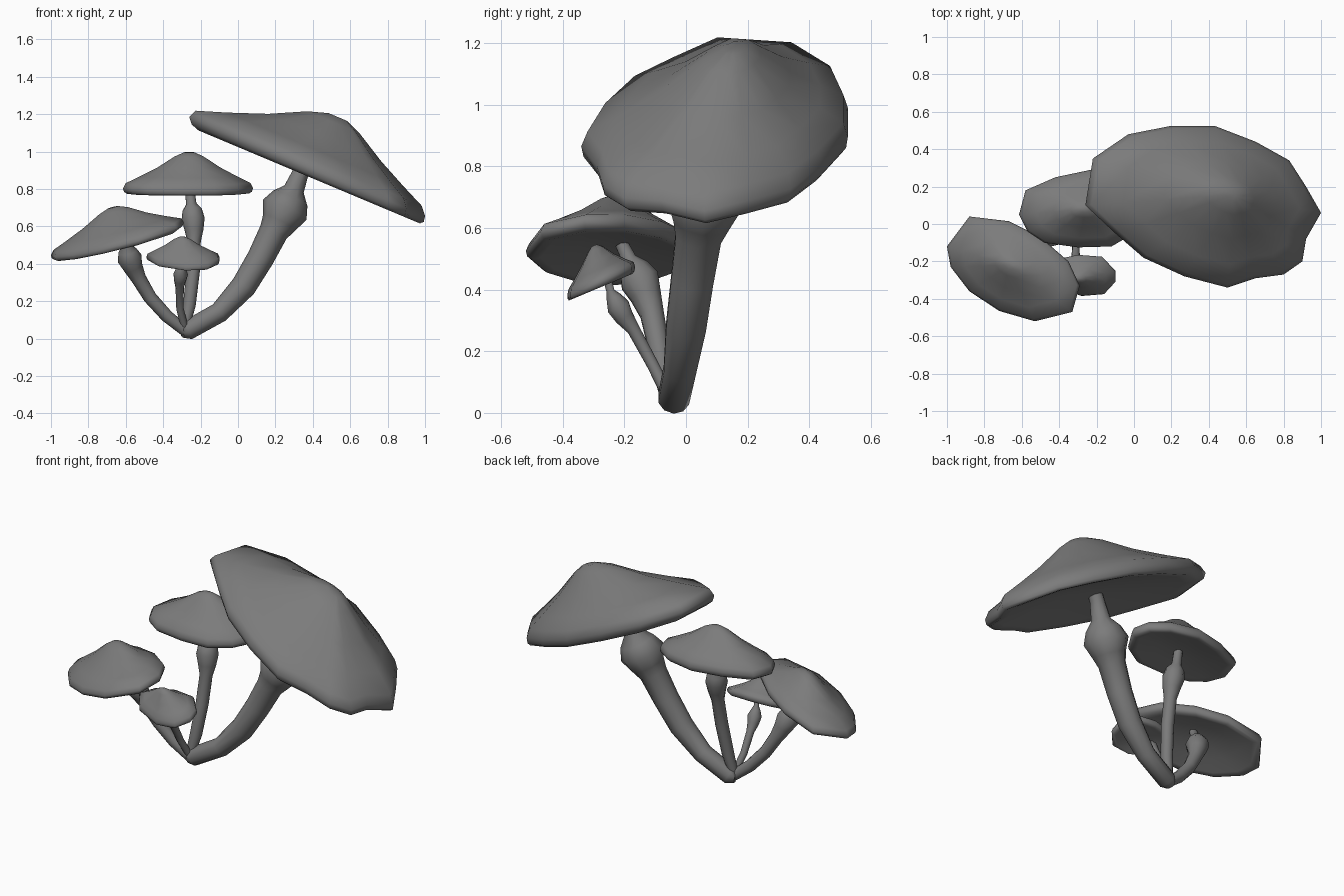
import bpy
import bmesh
import math
from mathutils import Vector

cube = bpy.data.objects.get("Cube")
if cube:
    bpy.data.objects.remove(cube, do_unlink=True)

# One plain grey for everything
grey = bpy.data.materials.new("mushroom_grey")
grey.use_nodes = True
colour = (0.2, 0.2, 0.2, 1)
grey.diffuse_color = colour
grey.node_tree.nodes["Principled BSDF"].inputs["Base Color"].default_value = colour


def loft(name, rings, sharp_angle):
    """Skin a list of equal-length vertex rings and close both ends."""
    bm = bmesh.new()
    loops = [[bm.verts.new(point) for point in ring] for ring in rings]
    count = len(rings[0])
    for lower, upper in zip(loops, loops[1:]):
        for i in range(count):
            j = (i + 1) % count
            bm.faces.new((lower[i], lower[j], upper[j], upper[i]))
    for loop in (loops[0], loops[-1]):
        centre = sum((vert.co for vert in loop), Vector()) / count
        hub = bm.verts.new(centre)
        for i in range(count):
            bm.faces.new((loop[i], loop[(i + 1) % count], hub))
    bmesh.ops.recalc_face_normals(bm, faces=bm.faces)
    mesh = bpy.data.meshes.new(name)
    bm.to_mesh(mesh)
    bm.free()
    mesh.materials.append(grey)
    obj = bpy.data.objects.new(name, mesh)
    bpy.context.collection.objects.link(obj)
    bpy.ops.object.select_all(action="DESELECT")
    obj.select_set(True)
    bpy.context.view_layer.objects.active = obj
    bpy.ops.object.shade_smooth_by_angle(angle=math.radians(sharp_angle))
    return obj


# Cap section from gills over the lip to the crown: (scale of rim, share of height)
CAP_SECTION = [(0.12, 0), (0.5, -0.04), (0.84, -0.13), (0.94, -0.15), (0.985, -0.1),
               (1, 0), (0.96, 0.14), (0.75, 0.32), (0.48, 0.57), (0.22, 0.87), (0.08, 0.98)]


def cap(name, outline, apex, level, slope_x, slope_y):
    """Tilted cap: rim outline seen from above, lying in a sloping plane."""
    mid_x, mid_y = (sum(axis) / len(outline) for axis in zip(*outline))

    def on_plane(x, y):
        return Vector((x, y, level + slope_x * (x - mid_x) + slope_y * (y - mid_y)))

    foot = on_plane(apex[0], apex[1])
    height = apex[2] - foot.z
    rings = []
    for scale, lift in CAP_SECTION:
        rise = Vector((0, 0, lift * height))
        rings.append([foot.lerp(on_plane(x, y), scale) + rise for x, y in outline])
    return loft(name, rings, 80)


def stem(name, path, sides=10):
    """Tube through (x, y, z, radius) stations."""
    points = [Vector(station[:3]) for station in path]
    rings = []
    for i, point in enumerate(points):
        ahead = points[min(i + 1, len(points) - 1)]
        behind = points[max(i - 1, 0)]
        along = (ahead - behind).normalized()
        side = along.cross(Vector((0, 1, 0))).normalized()
        other = along.cross(side)
        ring = []
        for k in range(sides):
            turn = math.tau * k / sides
            ring.append(point + path[i][3] * (side * math.cos(turn) + other * math.sin(turn)))
        rings.append(ring)
    return loft(name, rings, 60)


# Large leaning mushroom
cap("large_cap",
    [(-.26, .1), (-.22, .35), (-.03, .48), (.2, .525), (.43, .525), (.65, .44),
     (.83, .34), (.92, .2), (1, .06), (.92, -.08), (.9, -.2), (.8, -.27),
     (.65, -.29), (.5, -.34), (.27, -.28), (.05, -.18), (-.1, -.05)],
    apex=(.55, .16, 1.185), level=.89, slope_x=-.42, slope_y=0)
stem("large_stem",
     [(-.3, -.05, .04, .035), (-.27, -.04, .045, .053), (-.1, -.02, .14, .055),
      (.03, 0, .28, .068), (.12, .02, .43, .072), (.19, .04, .57, .078),
      (.22, .05, .62, .096), (.25, .06, .69, .128), (.28, .07, .75, .1),
      (.3, .075, .8, .055), (.34, .09, .9, .042), (.37, .1, .95, .042)])

# Middle upright mushroom
cap("middle_cap",
    [(-.615, .05), (-.58, .18), (-.42, .25), (-.23, .29), (-.05, .25), (.05, .18),
     (.08, .08), (0, -.05), (-.12, -.12), (-.3, -.125), (-.48, -.1), (-.57, -.04)],
    apex=(-.26, .08, 1), level=.805, slope_x=0, slope_y=.06)
stem("middle_stem",
     [(-.29, -.05, .04, .025), (-.26, -.03, .18, .034), (-.24, 0, .36, .036),
      (-.235, .03, .52, .036), (-.235, .04, .58, .05), (-.24, .05, .64, .062),
      (-.245, .06, .69, .052), (-.25, .065, .72, .028), (-.26, .07, .82, .024)])

# Side mushroom leaning outwards
cap("side_cap",
    [(-1, -.12), (-.88, .04), (-.67, .015), (-.5, -.07), (-.35, -.2), (-.29, -.33),
     (-.33, -.47), (-.53, -.52), (-.72, -.465), (-.88, -.36), (-.98, -.23)],
    apex=(-.67, -.22, .705), level=.53, slope_x=.29, slope_y=.14)
stem("side_stem",
     [(-.28, -.05, .04, .03), (-.38, -.07, .12, .034), (-.47, -.09, .22, .036),
      (-.53, -.11, .32, .04), (-.56, -.13, .38, .052), (-.58, -.15, .43, .066),
      (-.59, -.17, .47, .05), (-.595, -.185, .5, .025), (-.6, -.21, .55, .022)])

# Small front mushroom
cap("small_cap",
    [(-.1, -.25), (-.17, -.175), (-.3, -.165), (-.42, -.19), (-.49, -.25), (-.43, -.33),
     (-.28, -.385), (-.16, -.375), (-.1, -.31)],
    apex=(-.3, -.3, .545), level=.43, slope_x=0, slope_y=.42)
stem("small_stem",
     [(-.28, -.05, .04, .02), (-.31, -.11, .16, .02), (-.312, -.17, .27, .022),
      (-.31, -.2, .31, .032), (-.306, -.22, .345, .039), (-.304, -.235, .375, .026),
      (-.3, -.245, .395, .014), (-.3, -.26, .45, .014)])
